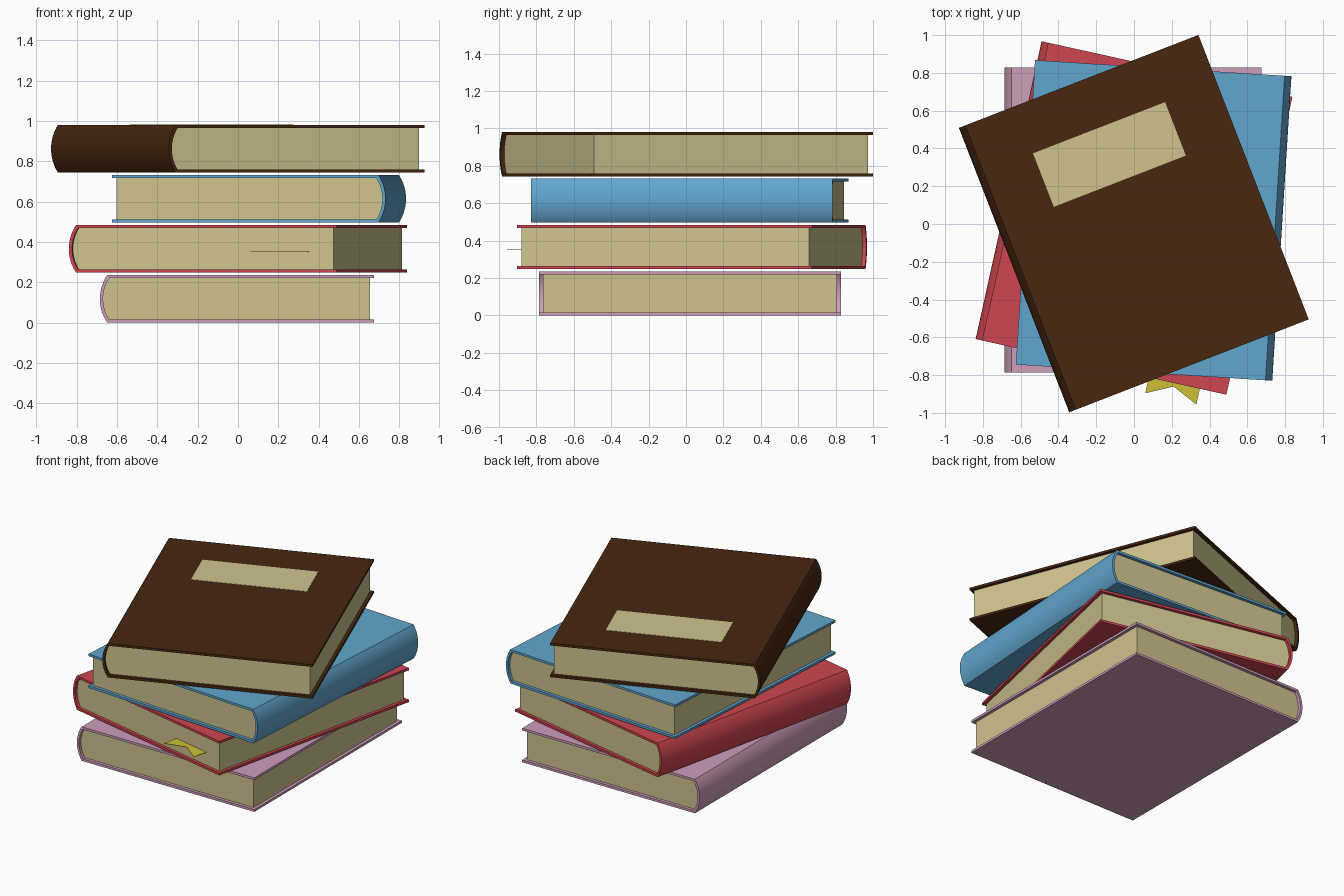
import bpy, bmesh, math
from mathutils import Matrix

if "Cube" in bpy.data.objects:
    bpy.data.objects.remove(bpy.data.objects["Cube"])

W, L, H = 1.36, 1.615, 0.236      # book width, length, thickness
T, BULGE, INSET = 0.016, 0.036, 0.021  # board thickness, spine bulge, page inset
PITCH = 0.248                     # vertical spacing of the stack


def material(name, rgb):
    m = bpy.data.materials.new(name)
    m.diffuse_color = (*rgb, 1)
    m.use_nodes = True
    m.node_tree.nodes["Principled BSDF"].inputs["Base Color"].default_value = m.diffuse_color
    return m


def prism(name, pts, depth, axis_y, mat, matrix):
    """Extrude a closed 2D outline, along y (xz outline) or z (xy outline)."""
    bm = bmesh.new()
    h = depth / 2
    vs = [bm.verts.new((a, -h, b) if axis_y else (a, b, -h)) for a, b in pts]
    f = bm.faces.new(vs)
    ext = bmesh.ops.extrude_face_region(bm, geom=[f])
    move = (0, depth, 0) if axis_y else (0, 0, depth)
    bmesh.ops.translate(bm, vec=move, verts=[v for v in ext["geom"] if isinstance(v, bmesh.types.BMVert)])
    bmesh.ops.recalc_face_normals(bm, faces=bm.faces)
    me = bpy.data.meshes.new(name)
    bm.to_mesh(me)
    bm.free()
    ob = bpy.data.objects.new(name, me)
    bpy.context.collection.objects.link(ob)
    me.materials.append(mat)
    ob.matrix_world = matrix
    bpy.ops.object.select_all(action='DESELECT')
    ob.select_set(True)
    bpy.context.view_layer.objects.active = ob
    bpy.ops.object.shade_smooth_by_angle(angle=math.radians(30))
    return ob


def spine_arc(x_edge, z_lo, z_hi, bulge, n=16):
    """Circular arc from top to bottom, bulging towards -x."""
    c, mid = (z_hi - z_lo) / 2, (z_hi + z_lo) / 2
    r = (c * c + bulge * bulge) / (2 * bulge)
    a = math.asin(c / r)
    return [(x_edge + r - bulge - r * math.cos(t), mid + r * math.sin(t))
            for t in (a - 2 * a * i / n for i in range(n + 1))]


paper = material("paper", (0.62, 0.55, 0.27))


def book(name, rgb, level, centre, degrees):
    m = Matrix.Translation((*centre, level * PITCH)) @ Matrix.Rotation(math.radians(degrees), 4, 'Z')
    left, right = -W / 2 + BULGE, W / 2
    inner = spine_arc(left + 0.01, T, H - T, BULGE - 0.006)
    # wrap-around cover with rounded spine
    outline = ([(right, H)] + spine_arc(left, 0, H, BULGE) + [(right, 0), (right, T)]
               + inner[::-1] + [(right, H - T)])
    prism(name + "_cover", outline, L, True, material(name, rgb), m)
    # page block, following the spine curve
    prism(name + "_pages", [(right - INSET, H - T)] + inner + [(right - INSET, T)],
          L - 2 * INSET, True, paper, m)
    return m


book("pink_book", (0.62, 0.34, 0.50), 0, (-0.005, 0.022), 0)
red = book("red_book", (0.62, 0.06, 0.08), 1, (0, 0.032), -12.5)
book("blue_book", (0.12, 0.38, 0.62), 2, (0.104, 0.019), 176.4)
brown = book("brown_book", (0.065, 0.021, 0.005), 3, (-0.001, 0.002), 21.2)

# swallow-tailed ribbon in the red book
prism("bookmark", [(0.259, -0.70), (0.259, -0.893), (0.398, -0.826), (0.536, -0.893), (0.536, -0.70)],
      0.003, False, material("bookmark", (0.62, 0.52, 0.04)), red @ Matrix.Translation((0, 0, 0.104)))

# title plate on the top cover
prism("cover_label", [(-0.375, -0.152), (0.375, -0.152), (0.375, 0.152), (-0.375, 0.152)],
      0.004, False, paper, brown @ Matrix.Translation((0.012, 0.388, H)))
